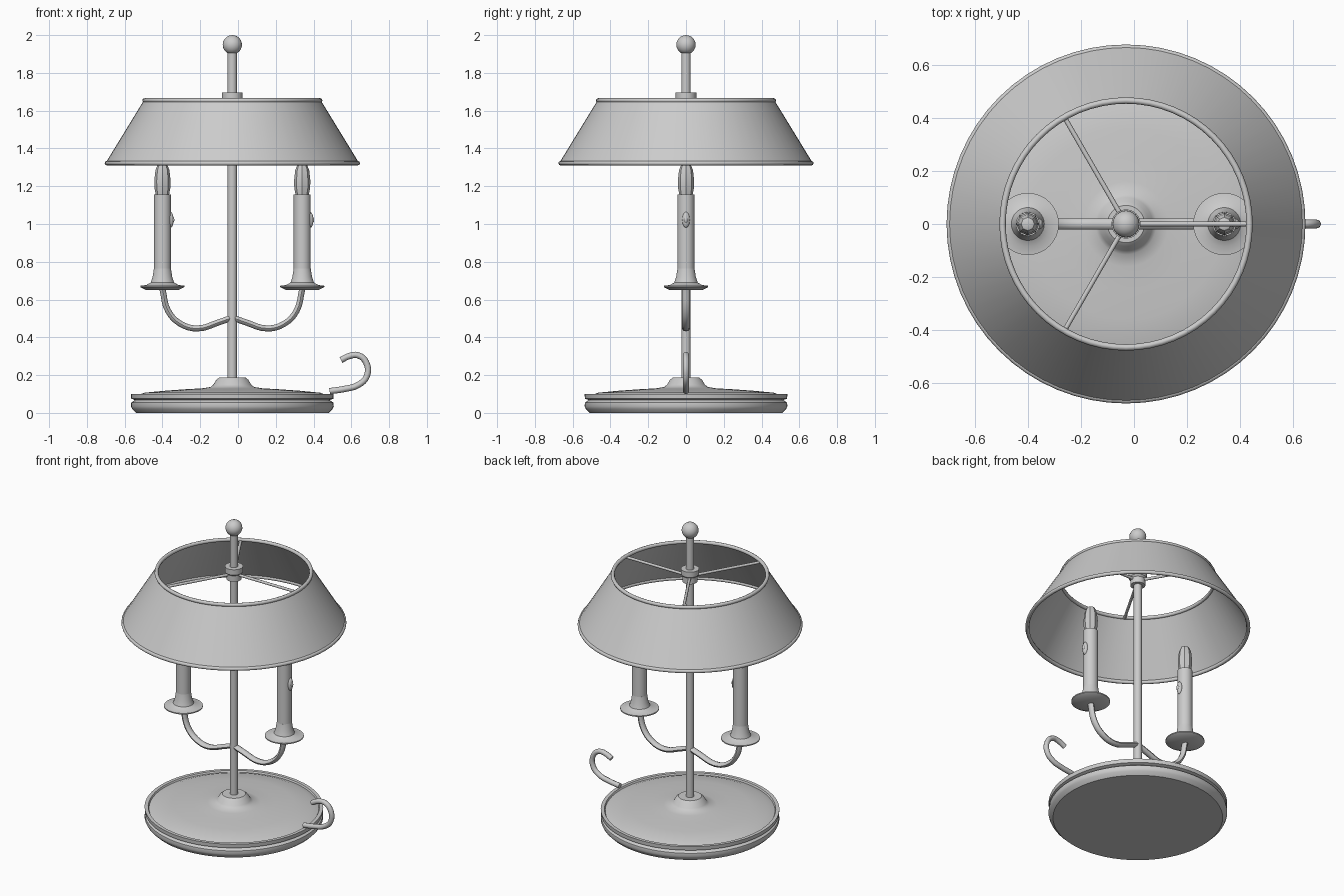
import bpy, bmesh, math
from mathutils import Vector

if "Cube" in bpy.data.objects:
    bpy.data.objects.remove(bpy.data.objects["Cube"])

AX = -0.03      # x of the lamp's axis
ARM = 0.37      # distance from axis to each candle

metal = bpy.data.materials.new("grey_metal")
metal.diffuse_color = (0.6, 0.6, 0.6, 1)
metal.use_nodes = True
metal.node_tree.nodes["Principled BSDF"].inputs["Base Color"].default_value = metal.diffuse_color


def finish(obj, angle=35):
    obj.data.materials.append(metal)
    bpy.ops.object.select_all(action='DESELECT')
    obj.select_set(True)
    bpy.context.view_layer.objects.active = obj
    bpy.ops.object.shade_smooth_by_angle(angle=math.radians(angle))
    return obj


def lathe(name, profile, x=AX, segs=64, closed=False, angle=35):
    """Spin a (radius, z) profile round a vertical axis at x."""
    bm = bmesh.new()
    rings = []
    for r, z in profile:
        if r == 0:
            rings.append([bm.verts.new((x, 0, z))] * segs)
        else:
            rings.append([bm.verts.new((x + r * math.cos(math.tau * i / segs),
                                        r * math.sin(math.tau * i / segs), z))
                          for i in range(segs)])
    pairs = list(zip(rings, rings[1:]))
    if closed:
        pairs.append((rings[-1], rings[0]))
    for a, b in pairs:
        for i in range(segs):
            j = (i + 1) % segs
            bm.faces.new(dict.fromkeys((a[i], a[j], b[j], b[i])))
    bmesh.ops.recalc_face_normals(bm, faces=bm.faces)
    me = bpy.data.meshes.new(name)
    bm.to_mesh(me)
    bm.free()
    obj = bpy.data.objects.new(name, me)
    bpy.context.collection.objects.link(obj)
    return finish(obj, angle)


def tube(name, pts, radius, y_scale=1.0, smooth=True):
    """Round bar along a path; y_scale widens it sideways."""
    cu = bpy.data.curves.new(name, 'CURVE')
    cu.dimensions = '3D'
    cu.bevel_depth = radius
    cu.bevel_resolution = 2
    cu.use_fill_caps = True
    cu.resolution_u = 4
    if smooth:
        sp = cu.splines.new('BEZIER')
        sp.bezier_points.add(len(pts) - 1)
        for p, co in zip(sp.bezier_points, pts):
            p.co = co
            p.handle_left_type = p.handle_right_type = 'AUTO'
    else:
        sp = cu.splines.new('POLY')
        sp.points.add(len(pts) - 1)
        for p, co in zip(sp.points, pts):
            p.co = (*co, 1)
    obj = bpy.data.objects.new(name, cu)
    bpy.context.collection.objects.link(obj)
    bpy.ops.object.select_all(action='DESELECT')
    obj.select_set(True)
    bpy.context.view_layer.objects.active = obj
    bpy.ops.object.convert(target='MESH')
    obj = bpy.context.object
    for v in obj.data.vertices:
        v.co.y *= y_scale
    return finish(obj, 50)


def ball(name, loc, scale):
    bpy.ops.mesh.primitive_uv_sphere_add(segments=24, ring_count=12, radius=1, location=loc)
    obj = bpy.context.object
    obj.name = name
    obj.scale = scale
    bpy.ops.object.transform_apply(location=False, rotation=False, scale=True)
    return finish(obj, 40)


# Dished base with grooved rim and central pedestal
lathe("base", [(0, 0), (0.51, 0), (0.53, 0.02), (0.537, 0.035), (0.535, 0.055),
               (0.515, 0.068), (0.535, 0.075), (0.537, 0.1), (0.515, 0.1),
               (0.51, 0.09), (0.465, 0.107), (0.36, 0.117), (0.25, 0.125),
               (0.16, 0.13), (0.115, 0.137), (0.1, 0.15), (0.085, 0.175),
               (0.07, 0.187), (0, 0.187)])

# Pole, collar and finial
lathe("pole", [(0, 0.15), (0.025, 0.15), (0.025, 1.92), (0, 1.92)], segs=12)
lathe("collar", [(0, 1.61), (0.045, 1.61), (0.045, 1.65), (0.055, 1.66),
                 (0.055, 1.695), (0, 1.695)], segs=24)
ball("finial", (AX, 0, 1.949), (0.051,) * 3)

# Thin conical shade with beaded rims
lathe("shade", [(0.67, 1.325), (0.468, 1.655), (0.461, 1.652), (0.662, 1.323)], closed=True)
for name, r, z in (("shade_top_rim", 0.465, 1.654), ("shade_bottom_rim", 0.664, 1.322)):
    lathe(name, [(r + 0.012 * math.cos(math.tau * k / 8),
                  z + 0.012 * math.sin(math.tau * k / 8)) for k in range(8)],
          closed=True, angle=50)

# Three spokes from the collar to the shade
for k in range(3):
    a = math.tau * k / 3
    d = Vector((math.cos(a), math.sin(a), 0))
    c = Vector((AX, 0, 1.645))
    tube("spoke", [c + d * 0.03, c + d * 0.462], 0.009, smooth=False)

# Two curved arms, each with drip cup, candle, bulb and switch
arm_path = [(0, 0.505), (0.07, 0.48), (0.185, 0.447), (0.275, 0.472),
            (0.34, 0.54), (0.37, 0.655)]
for side, s in (("left", -1), ("right", 1)):
    x = AX + s * ARM
    tube(side + "_arm", [(AX + s * px, 0, pz) for px, pz in arm_path], 0.016, 1.35)
    lathe(side + "_drip_cup", [(0, 0.65), (0.085, 0.65), (0.117, 0.666), (0.117, 0.673),
                               (0.085, 0.677), (0.062, 0.69), (0.052, 0.72),
                               (0.045, 0.765), (0, 0.765)], x, 32)
    lathe(side + "_candle", [(0, 0.76), (0.045, 0.76), (0.045, 1.155), (0, 1.155)], x, 24)
    lathe(side + "_bulb", [(0, 1.15), (0.034, 1.15), (0.042, 1.19), (0.043, 1.23),
                           (0.037, 1.285), (0.025, 1.315), (0, 1.325)], x, 8)
    ball(side + "_switch_plate", (x + 0.043, 0, 1.022), (0.016, 0.02, 0.042))
    ball(side + "_switch_knob", (x + 0.055, 0, 1.022), (0.008, 0.01, 0.016))

# Hooked carrying handle on the right of the base
hook = [(0.485, 0.115), (0.565, 0.127), (0.635, 0.147), (0.682, 0.195),
        (0.678, 0.268), (0.635, 0.305), (0.59, 0.301), (0.545, 0.28)]
tube("handle", [(px, 0, pz) for px, pz in hook], 0.0165)
